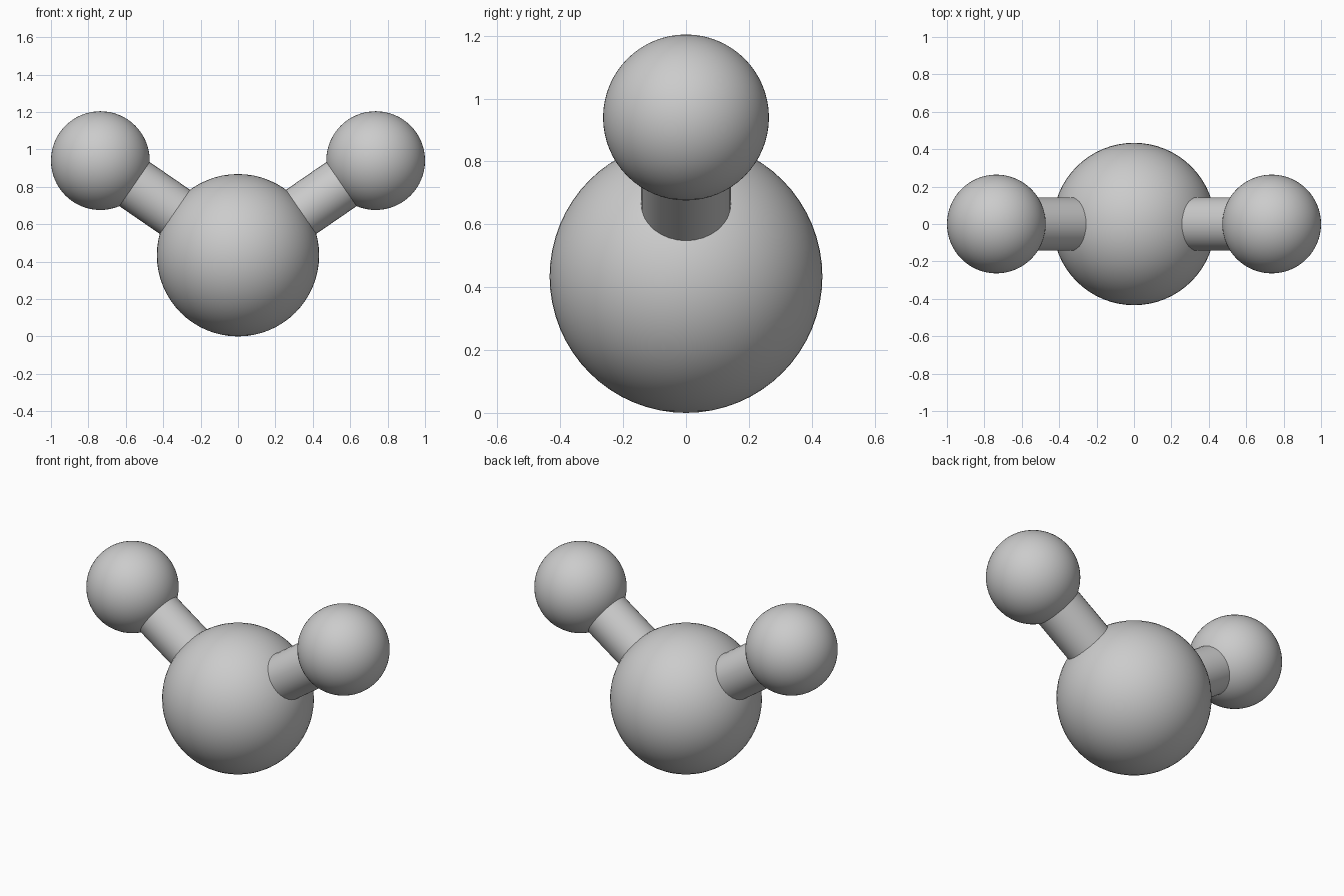
import bpy
from mathutils import Vector

if "Cube" in bpy.data.objects:
    bpy.data.objects.remove(bpy.data.objects["Cube"])

CORE = Vector((0, 0, 0.434))
CORE_R, END_R, BOND_R = 0.434, 0.264, 0.143


def finish(name):
    bpy.context.object.name = name
    bpy.ops.object.shade_smooth_by_angle()


def ball(name, centre, radius):
    bpy.ops.mesh.primitive_uv_sphere_add(segments=64, ring_count=32, radius=radius, location=centre)
    finish(name)


def rod(name, a, b, radius):
    d = b - a
    bpy.ops.mesh.primitive_cylinder_add(vertices=32, radius=radius, depth=d.length,
                                        location=(a + b) / 2,
                                        rotation=d.to_track_quat('Z', 'Y').to_euler())
    finish(name)


# Large central atom
ball("central_atom", CORE, CORE_R)

# Small outer atoms, each joined by a bond rod
for side, label in ((-1, "left"), (1, "right")):
    end = Vector((side * 0.736, 0, 0.94))
    ball(label + "_atom", end, END_R)
    axis = (end - CORE).normalized()
    rod(label + "_bond", CORE + axis * 0.35, end - axis * 0.18, BOND_R)
